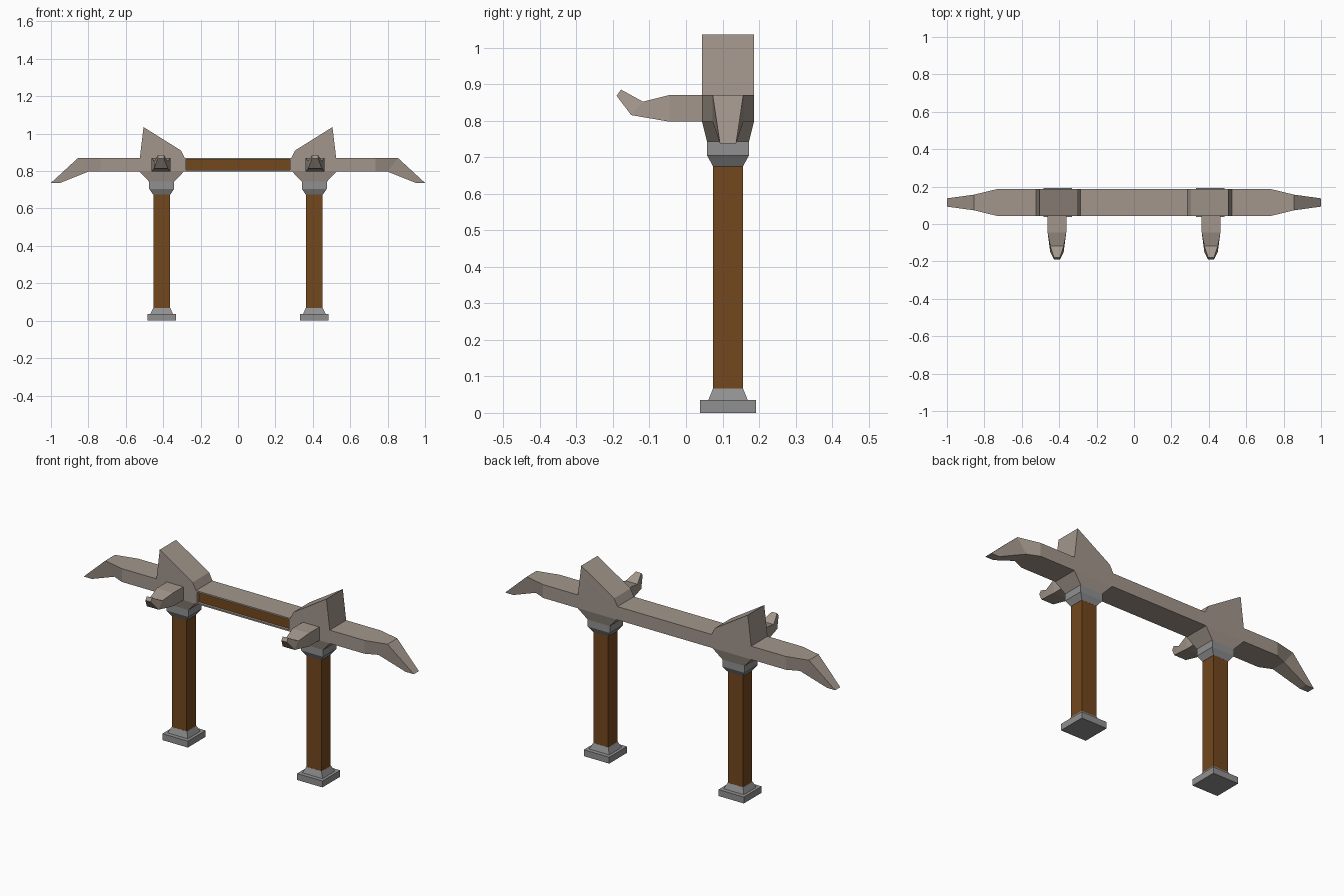
import bpy, bmesh

if "Cube" in bpy.data.objects:
    bpy.data.objects.remove(bpy.data.objects["Cube"])

CY = 0.115   # depth centre of the gate
PX = 0.408   # post offset from the middle


def material(name, rgb):
    m = bpy.data.materials.new(name)
    m.diffuse_color = (*rgb, 1)
    m.use_nodes = True
    m.node_tree.nodes["Principled BSDF"].inputs["Base Color"].default_value = m.diffuse_color
    return m


WOOD = material("wood", (0.17, 0.065, 0.013))
STONE = material("stone", (0.36, 0.305, 0.26))
METAL = material("metal", (0.28, 0.28, 0.28))


def loft(name, rings, mat):
    """Skin a list of equal-length point rings and cap both ends."""
    bm = bmesh.new()
    vs = [[bm.verts.new(p) for p in r] for r in rings]
    n = len(rings[0])
    for a, b in zip(vs, vs[1:]):
        for i in range(n):
            j = (i + 1) % n
            bm.faces.new((a[i], a[j], b[j], b[i]))
    bm.faces.new(vs[0][::-1])
    bm.faces.new(vs[-1])
    bmesh.ops.recalc_face_normals(bm, faces=bm.faces)
    me = bpy.data.meshes.new(name)
    bm.to_mesh(me)
    bm.free()
    ob = bpy.data.objects.new(name, me)
    bpy.context.collection.objects.link(ob)
    if mat:
        me.materials.append(mat)
    return ob


def stack(name, x, levels, mat):
    """Rectangular sections given as (z, half width, half depth)."""
    return loft(name, [[(x - w, CY - d, z), (x + w, CY - d, z),
                        (x + w, CY + d, z), (x - w, CY + d, z)]
                       for z, w, d in levels], mat)


def box(name, lo, hi, mat):
    (x0, y0, z0), (x1, y1, z1) = lo, hi
    return loft(name, [[(x0, y0, z), (x1, y0, z), (x1, y1, z), (x0, y1, z)]
                       for z in (z0, z1)], mat)


# Crossbeam outline with the two upright fins, extruded through the depth
half = [(0.285, 0.87), (0.305, 0.91), (0.505, 1.035), (0.525, 0.87),
        (0.735, 0.87), (0.735, 0.797)]
outline = half + [(-x, z) for x, z in reversed(half)]
beam = loft("crossbeam", [[(x, y, z) for x, z in outline]
                          for y in (CY - 0.071, CY + 0.071)], STONE)

# Shallow recess in the beam front, with a wooden panel inside
cutter = box("recess_cutter", (-0.278, 0.0, 0.805), (0.278, 0.06, 0.862), None)
cutter.hide_render = True
mod = beam.modifiers.new("recess", 'BOOLEAN')
mod.object = cutter
mod.operation = 'DIFFERENCE'
mod.solver = 'EXACT'
bpy.context.view_layer.objects.active = beam
bpy.ops.object.modifier_apply(modifier=mod.name)
bpy.data.objects.remove(cutter)
box("beam_panel", (-0.278, 0.058, 0.805), (0.278, 0.064, 0.862), WOOD)

for s, side in ((-1, "left"), (1, "right")):
    x = s * PX

    # Post with metal foot and collar
    stack(side + "_foot", x, [(0, .077, .077), (.035, .077, .077),
                              (.035, .061, .054), (.067, .046, .041)], METAL)
    stack(side + "_post", x, [(.06, .045, .0405), (.68, .045, .0405)], WOOD)
    stack(side + "_collar", x, [(.675, .046, .041), (.705, .067, .0575),
                                (.743, .067, .0575)], METAL)

    # Flared stone block joining the collar to the beam
    stack(side + "_flare", x, [(.743, .067, .0575), (.797, .118, .071)], STONE)

    # Drooping beam end: top x, top z, bottom x, bottom z, half depth
    wing = [(.735, .87, .735, .797, .071), (.855, .87, .80, .797, .042),
            (1.0, .737, .95, .737, .022)]
    loft(side + "_beam_end", [[(s * tx, CY - d, tz), (s * tx, CY + d, tz),
                               (s * bx, CY + d, bz), (s * bx, CY - d, bz)]
                              for tx, tz, bx, bz, d in wing], STONE)

    # Forward spur with raised tip: top y, top z, bottom y, bottom z, half width
    sx = s * 0.412
    spur = [(.05, .87, .05, .797, .05), (-.045, .87, -.045, .797, .05),
            (-.118, .852, -.15, .815, .036), (-.178, .885, -.19, .868, .016)]
    loft(side + "_spur", [[(sx - w, ty, tz), (sx + w, ty, tz),
                           (sx + w, by, bz), (sx - w, by, bz)]
                          for ty, tz, by, bz, w in spur], STONE)
